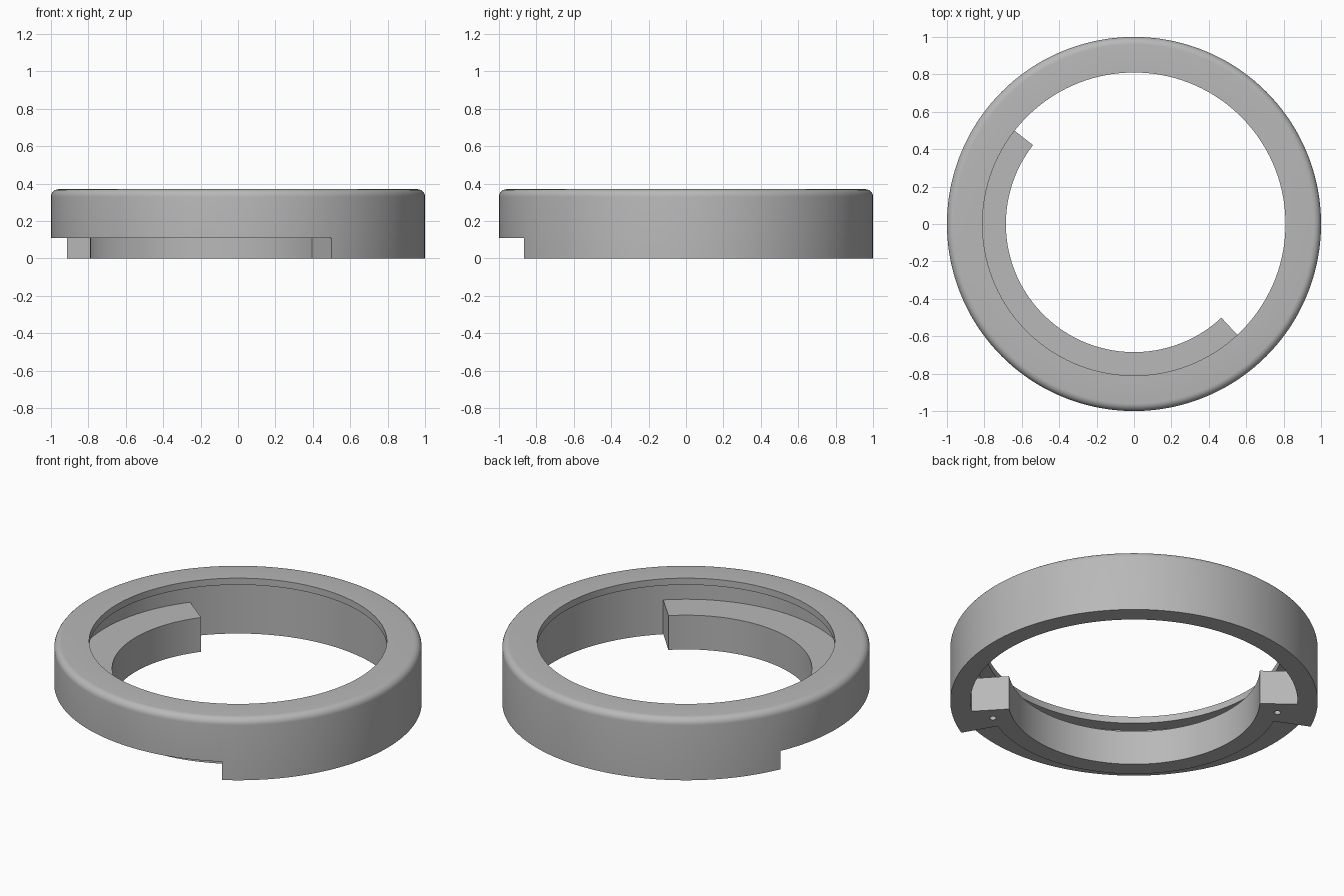
import bpy, bmesh
from math import sin, cos, radians, pi

old = bpy.data.objects.get("Cube")
if old:
    bpy.data.objects.remove(old, do_unlink=True)

grey = bpy.data.materials.new("plain grey")
grey.use_nodes = True
colour = (0.48, 0.48, 0.48, 1)
grey.diffuse_color = colour
grey.node_tree.nodes["Principled BSDF"].inputs["Base Color"].default_value = colour


def sweep(name, profile, start, end):
    """Turn a closed (radius, height) profile about z, one step per degree."""
    bm = bmesh.new()
    full = end - start == 360
    rows = []
    for deg in range(start, end if full else end + 1):
        a = radians(deg)
        rows.append([bm.verts.new((r * cos(a), r * sin(a), z)) for r, z in profile])
    n = len(profile)
    pairs = list(zip(rows, rows[1:]))
    if full:
        pairs.append((rows[-1], rows[0]))
    for one, two in pairs:
        for i in range(n):
            j = (i + 1) % n
            bm.faces.new((one[i], two[i], two[j], one[j]))
    if not full:
        bm.faces.new(rows[0])
        bm.faces.new(rows[-1][::-1])
    bmesh.ops.recalc_face_normals(bm, faces=bm.faces[:])
    mesh = bpy.data.meshes.new(name)
    bm.to_mesh(mesh)
    bm.free()
    mesh.materials.append(grey)
    obj = bpy.data.objects.new(name, mesh)
    bpy.context.collection.objects.link(obj)
    return obj


def box_profile(r0, r1, z0, z1):
    return [(r0, z0), (r1, z0), (r1, z1), (r0, z1)]


def combine(target, tool, operation):
    mod = target.modifiers.new(operation, "BOOLEAN")
    mod.operation = operation
    mod.solver = "EXACT"
    mod.object = tool
    tool.hide_render = True
    bpy.context.view_layer.objects.active = target
    bpy.ops.object.modifier_apply(modifier=mod.name)
    bpy.data.objects.remove(tool, do_unlink=True)


# Outer ring: rounded top edge and a thin lip overhanging the bore
height, fillet, wall, lip = 0.37, 0.04, 0.89, 0.81
arc = [(1 - fillet + fillet * cos(i * pi / 12), height - fillet + fillet * sin(i * pi / 12))
       for i in range(7)]
ring = sweep("bezel_ring",
             [(wall, 0), (1, 0)] + arc + [(lip, height), (lip, 0.33), (wall, 0.33)], 0, 360)

# Inner ledge running round part of the bore
ledge = sweep("inner_ledge", box_profile(0.685, 0.95, 0, 0.206), 142, 313)
combine(ring, ledge, "UNION")

# Notch under the outer edge
notch = sweep("notch_cutter", box_profile(0.79, 1.1, -0.1, 0.11), 156, 300)
combine(ring, notch, "DIFFERENCE")

# Small blind holes beside the notch ends
for deg in (149, 306.5):
    a = radians(deg)
    bpy.ops.mesh.primitive_cylinder_add(vertices=24, radius=0.018, depth=0.2,
                                        location=(0.79 * cos(a), 0.79 * sin(a), 0))
    combine(ring, bpy.context.object, "DIFFERENCE")

bpy.ops.object.select_all(action="DESELECT")
ring.select_set(True)
bpy.context.view_layer.objects.active = ring
bpy.ops.object.shade_smooth_by_angle(angle=radians(30))
